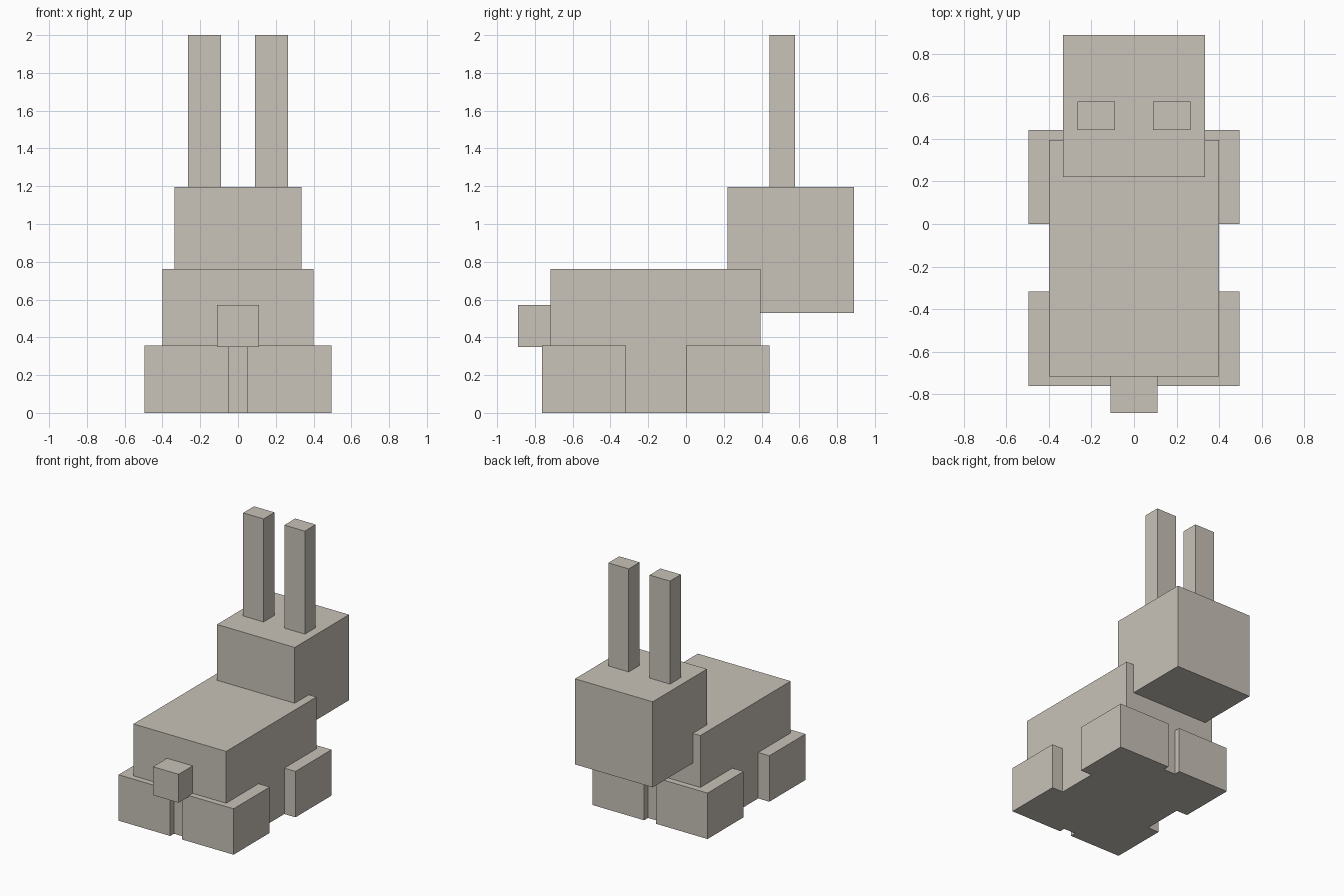
import bpy

default = bpy.data.objects.get("Cube")
if default:
    bpy.data.objects.remove(default, do_unlink=True)

# Single warm grey colour
COLOUR = (0.58, 0.54, 0.48, 1.0)
fur = bpy.data.materials.new("warm_grey")
fur.use_nodes = True
fur.diffuse_color = COLOUR
fur.node_tree.nodes["Principled BSDF"].inputs["Base Color"].default_value = COLOUR


def block(name, x, y, z):
    """Box spanning the given (min, max) range on each axis."""
    spans = (x, y, z)
    bpy.ops.mesh.primitive_cube_add(size=1, location=[(a + b) / 2 for a, b in spans])
    obj = bpy.context.object
    obj.name = name
    obj.scale = [b - a for a, b in spans]
    bpy.ops.object.transform_apply(location=False, rotation=False, scale=True)
    obj.data.materials.append(fur)
    return obj


def pair(name, x, y, z):
    """Left block and its mirrored right twin."""
    block("left_" + name, x, y, z)
    block("right_" + name, (-x[1], -x[0]), y, z)


# Trunk, head and tail
block("body", (-0.4, 0.4), (-0.717, 0.395), (0, 0.762))
block("head", (-0.335, 0.335), (0.22, 0.889), (0.53, 1.197))
block("tail", (-0.111, 0.111), (-0.889, -0.667), (0.35, 0.572))

# Ears and legs
pair("ear", (0.09, 0.266), (0.443, 0.577), (1.197, 2.0))
pair("tail_end_leg", (0.051, 0.496), (-0.763, -0.318), (0, 0.358))
pair("head_end_leg", (0.051, 0.496), (0, 0.443), (0, 0.358))
